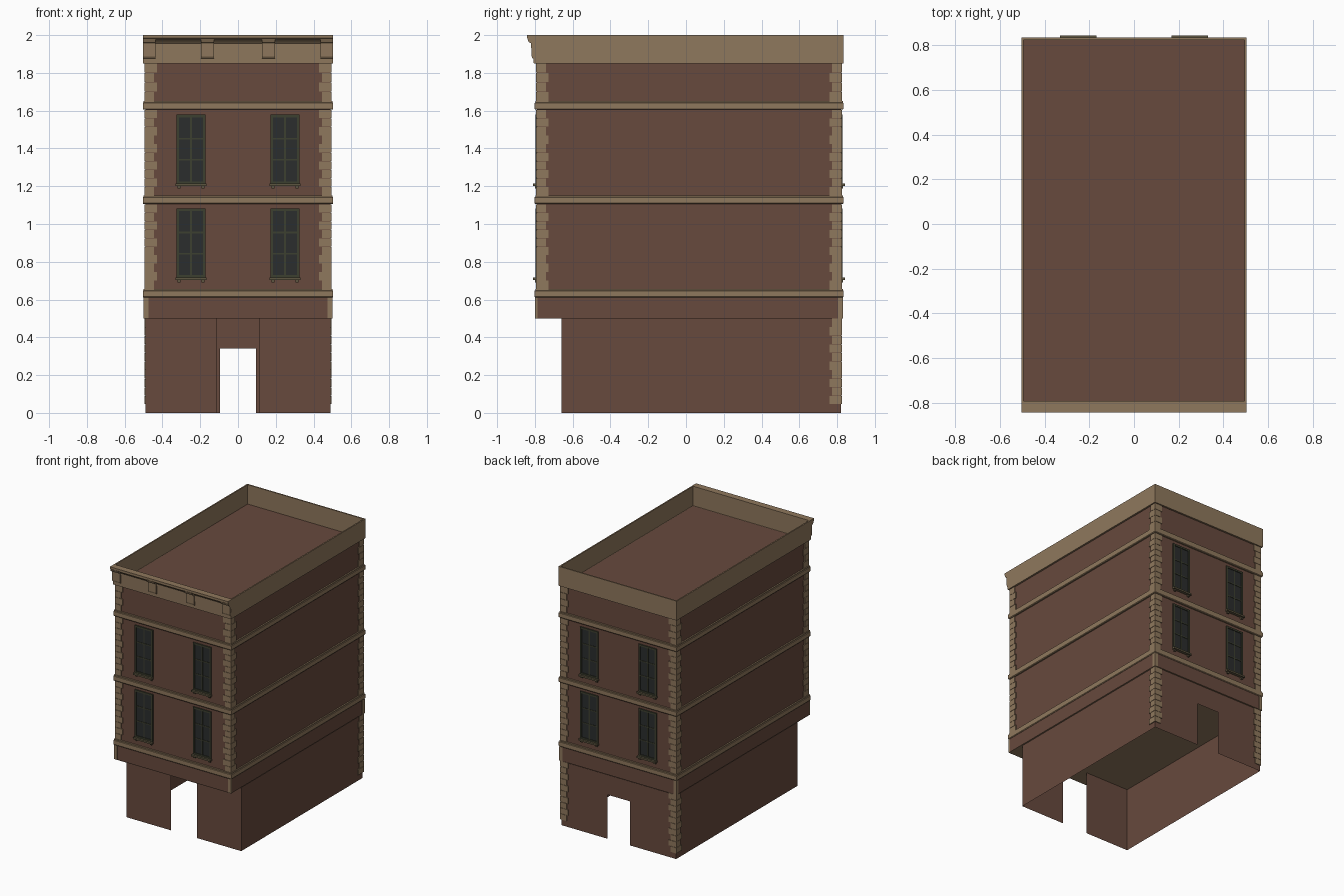
import bpy, bmesh

if "Cube" in bpy.data.objects:
    bpy.data.objects.remove(bpy.data.objects["Cube"])

def mat(name, rgb):
    m = bpy.data.materials.new(name)
    m.diffuse_color = (*rgb, 1)
    m.use_nodes = True
    m.node_tree.nodes["Principled BSDF"].inputs["Base Color"].default_value = m.diffuse_color
    return m

BRICK = mat("brown brick", (0.136, 0.067, 0.047))
STONE = mat("tan stone", (0.275, 0.188, 0.109))
FRAME = mat("olive frame", (0.046, 0.050, 0.029))
SILL = mat("dull sill", (0.11, 0.092, 0.052))
GLASS = mat("dark glass", (0.024, 0.026, 0.026))

# Main wall rectangle
X, Y0, Y1 = 0.49, -0.788, 0.82
YG = -0.66          # recessed ground floor front

def finish(bm, name, material, recalc=True):
    if recalc:
        bmesh.ops.recalc_face_normals(bm, faces=bm.faces)
    me = bpy.data.meshes.new(name)
    bm.to_mesh(me)
    bm.free()
    me.materials.append(material)
    ob = bpy.data.objects.new(name, me)
    bpy.context.collection.objects.link(ob)
    return ob

def loft(name, material, path):
    """Rings around the building plan, path is (z, outward offset)."""
    bm = bmesh.new()
    prev = None
    for z, o in path:
        ring = [bm.verts.new(p) for p in ((-X-o, Y0-o, z), (X+o, Y0-o, z), (X+o, Y1+o, z), (-X-o, Y1+o, z))]
        if prev:
            for i in range(4):
                j = (i + 1) % 4
                bm.faces.new((prev[i], prev[j], ring[j], ring[i]))
        prev = ring
    return finish(bm, name, material, False)

def prism(bm, bottom, shift):
    """Closed prism from a polygon and an extrusion vector."""
    a = [bm.verts.new(p) for p in bottom]
    b = [bm.verts.new([p[k] + shift[k] for k in range(3)]) for p in bottom]
    n = len(a)
    bm.faces.new(a)
    bm.faces.new(b[::-1])
    for i in range(n):
        j = (i + 1) % n
        bm.faces.new((a[i], b[i], b[j], a[j]))

def box(bm, x0, x1, y0, y1, z0, z1):
    prism(bm, [(x0, y0, z0), (x1, y0, z0), (x1, y1, z0), (x0, y1, z0)], (0, 0, z1 - z0))

def quad(bm, *pts):
    bm.faces.new([bm.verts.new(p) for p in pts])

# Ground floor: thin walls, tall front opening, back doorway
bm = bmesh.new()
H = 0.5
for s in (-1, 1):
    quad(bm, (s*X, YG, 0), (s*X, Y1, 0), (s*X, Y1, H), (s*X, YG, H))
    quad(bm, (s*X, YG, 0), (s*0.11, YG, 0), (s*0.11, YG, H), (s*X, YG, H))
    quad(bm, (s*X, Y1, 0), (s*0.095, Y1, 0), (s*0.095, Y1, H), (s*X, Y1, H))
quad(bm, (-0.095, Y1, 0.34), (0.095, Y1, 0.34), (0.095, Y1, H), (-0.095, Y1, H))
bmesh.ops.remove_doubles(bm, verts=bm.verts, dist=1e-5)
for f in bm.faces:      # face every wall outward
    f.normal_update()
    c = f.calc_center_median()
    c.z = 0
    c.y -= 0.08
    if abs(f.normal.x) > 0.5:
        flip = f.normal.x * c.x < 0
    else:
        flip = f.normal.y * c.y < 0
    if flip:
        f.normal_flip()
finish(bm, "ground_floor_walls", BRICK, False)

# Ceiling over ground floor and overhang
bm = bmesh.new()
o = 0.011
quad(bm, (-X-o, Y0-o, H), (-X-o, Y1+o, H), (X+o, Y1+o, H), (X+o, Y0-o, H))
finish(bm, "ground_floor_ceiling", STONE, False)

# Upper walls, fascia, roof
loft("upper_walls", BRICK, [(0.61, 0), (1.85, 0)])
loft("fascia", BRICK, [(0.5, 0.008), (0.612, 0.008)])
bm = bmesh.new()
quad(bm, (-X-.004, Y0-.004, 1.85), (X+.004, Y0-.004, 1.85), (X+.004, Y1+.004, 1.85), (-X-.004, Y1+.004, 1.85))
finish(bm, "roof", BRICK, False)

# Floor bands with small stepped lip
for k, z in enumerate((0.61, 1.105, 1.605)):
    loft("stone_band_%d" % (k + 1), STONE,
         [(z, 0), (z, 0.010), (z + .005, 0.014), (z + .036, 0.014), (z + .038, 0.010), (z + .046, 0.010), (z + .046, 0)])

# Parapet
loft("parapet", STONE, [(1.85, 0), (1.85, 0.014), (2.0, 0.014), (2.0, 0.004), (1.85, 0.004)])

# Corner stones: L-shaped blocks wrapping each corner
def corner_block(bm, sx, sy, z0, z1, a, b, o):
    cx, cy = sx * (X + o), (Y1 + o if sy > 0 else Y0 - o)
    t = o + 0.0005
    pts = [(0, 0), (a, 0), (a, t), (t, t), (t, b), (0, b)]
    prism(bm, [(cx - sx*u, cy - sy*v, z0) for u, v in pts], (0, 0, z1 - z0))

def quoin_column(bm, sx, sy, z0, z1, n):
    h = (z1 - z0) / n
    for i in range(n):
        a, b = (0.067, 0.052) if i % 2 else (0.052, 0.067)
        corner_block(bm, sx, sy, z0 + i*h + .001, z0 + (i + 1)*h - .001, a, b, 0.006)

bm = bmesh.new()
for sx in (-1, 1):
    for sy in (-1, 1):
        quoin_column(bm, sx, sy, 0.656, 1.105, 10)
        quoin_column(bm, sx, sy, 1.151, 1.605, 10)
        quoin_column(bm, sx, sy, 1.651, 1.85, 4)
    quoin_column(bm, sx, 1, 0.045, 0.5, 10)
finish(bm, "corner_stones", STONE)

bm = bmesh.new()
for sx in (-1, 1):
    for sy in (-1, 1):
        corner_block(bm, sx, sy, 0.5, 0.61, 0.027, 0.027 if sy > 0 else 0.012, 0.011)
finish(bm, "fascia_corner_posts", STONE)

# Front cornice moulding and brackets
W = X + 0.014
bm = bmesh.new()
prof = [(-.801, 1.85), (-.806, 1.85), (-.809, 1.955), (-.820, 1.967), (-.836, 1.976),
        (-.839, 1.983), (-.843, 1.985), (-.843, 2.0), (-.801, 2.0)]
prism(bm, [(-W, y, z) for y, z in prof], (2*W, 0, 0))
finish(bm, "front_cornice", STONE)
bm = bmesh.new()
prof = [(-.806, 1.875), (-.814, 1.878), (-.818, 1.89), (-.820, 1.957), (-.832, 1.962), (-.841, 1.983), (-.806, 1.983)]
for x in (-W + .0345, -0.162, 0.162, W - .0345):
    prism(bm, [(x - .034, y, z) for y, z in prof], (.068, 0, 0))
finish(bm, "cornice_brackets", STONE)

# Windows on front and back
frame, glass, sill = bmesh.new(), bmesh.new(), bmesh.new()

def plate(bm, x0, x1, z0, z1, s, d0, d1):
    w = Y1 if s > 0 else Y0
    ya, yb = sorted((w + s*d0, w + s*d1))
    box(bm, x0, x1, ya, yb, z0, z1)

for s in (-1, 1):
    for cx in (-0.249, 0.249):
        for z0 in (0.715, 1.212):
            z1, hw, t = z0 + 0.367, 0.077, 0.014
            plate(glass, cx - hw + t, cx + hw - t, z0 + t, z1 - t, s, 0, 0.002)
            for e in (-1, 1):      # side rails
                xa, xb = sorted((cx + e*hw, cx + e*(hw - t)))
                plate(frame, xa, xb, z0, z1, s, 0, 0.008)
            plate(frame, cx - hw + t, cx + hw - t, z1 - t, z1, s, 0, 0.008)
            plate(frame, cx - hw + t, cx + hw - t, z0, z0 + t, s, 0, 0.008)
            plate(frame, cx - .005, cx + .005, z0 + t, z1 - t, s, 0, 0.005)
            for k in (1, 2):       # glazing bars
                zc = z0 + t + k*(z1 - z0 - 2*t)/3
                plate(frame, cx - hw + t, cx + hw - t, zc - .004, zc + .004, s, 0, 0.005)
            plate(sill, cx - .081, cx + .081, z0 - .011, z0 + .002, s, 0, 0.023)
            for e in (-1, 1):      # sill feet
                plate(sill, cx + e*.064 - .008, cx + e*.064 + .008, z0 - .024, z0 - .011, s, 0, 0.012)
finish(glass, "window_glass", GLASS)
finish(frame, "window_frames", FRAME)
finish(sill, "window_sills", SILL)
